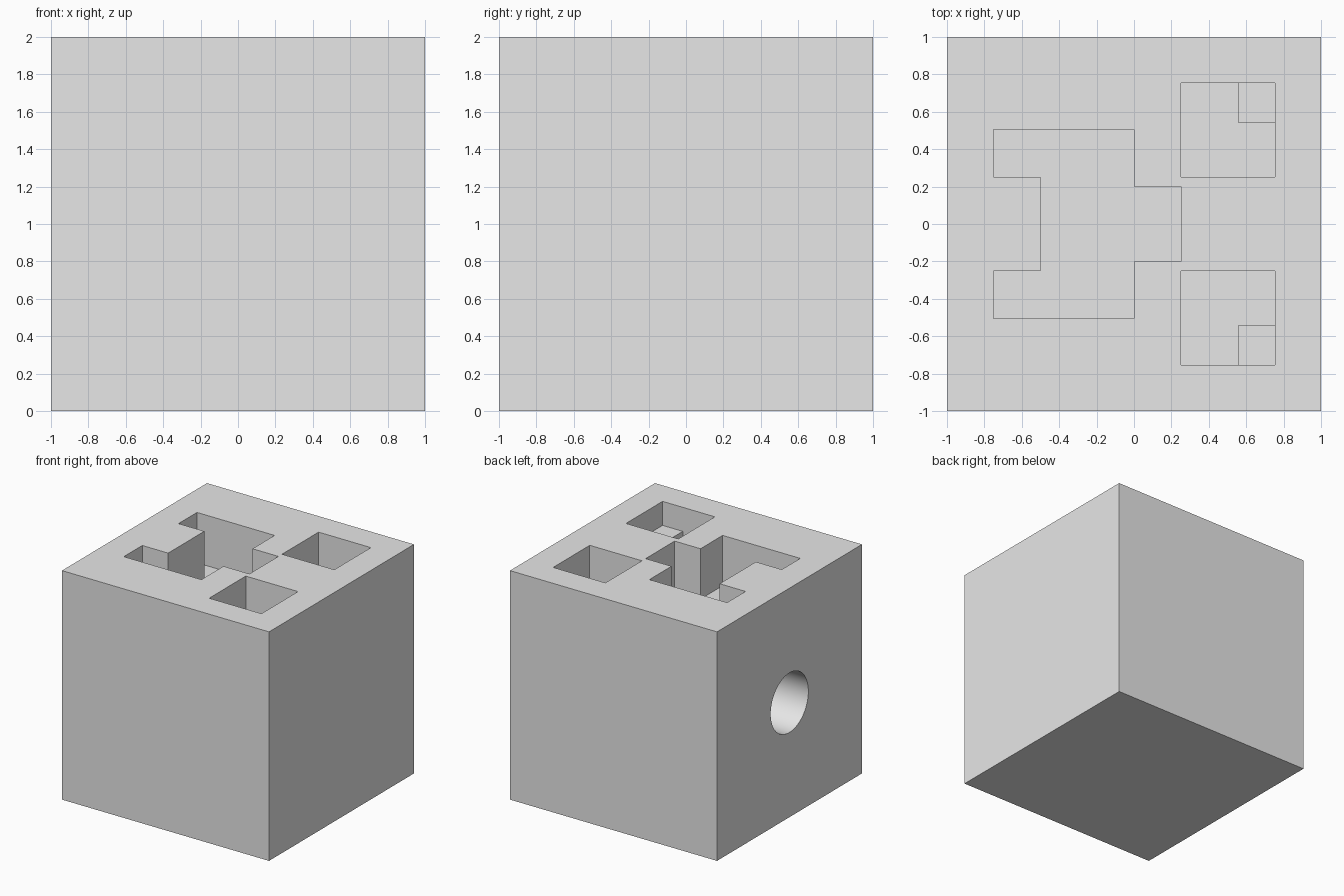
import bpy
import bmesh
from mathutils import Matrix

cube = bpy.data.objects.get("Cube")
if cube:
    bpy.data.objects.remove(cube, do_unlink=True)

TOP = 2.0
PIT_FLOOR = 1.56
STEP_TOP = 1.79

grey = bpy.data.materials.new("light_grey")
grey.use_nodes = True
grey.diffuse_color = (0.8, 0.8, 0.8, 1)
grey.node_tree.nodes["Principled BSDF"].inputs["Base Color"].default_value = (0.8, 0.8, 0.8, 1)


def finish(name, bm):
    bmesh.ops.recalc_face_normals(bm, faces=bm.faces)
    mesh = bpy.data.meshes.new(name)
    bm.to_mesh(mesh)
    bm.free()
    mesh.materials.append(grey)
    obj = bpy.data.objects.new(name, mesh)
    bpy.context.collection.objects.link(obj)
    return obj


def prism(name, outline, low, high):
    """Extrude a flat outline from one height to another."""
    bm = bmesh.new()
    face = bm.faces.new([bm.verts.new((x, y, low)) for x, y in outline])
    top = bmesh.ops.extrude_face_region(bm, geom=[face])["geom"]
    verts = [v for v in top if isinstance(v, bmesh.types.BMVert)]
    bmesh.ops.translate(bm, verts=verts, vec=(0, 0, high - low))
    return finish(name, bm)


def rect(x0, x1, y0, y1):
    return [(x0, y0), (x1, y0), (x1, y1), (x0, y1)]


def combine(body, tool, operation):
    """Apply a boolean, then discard the tool object."""
    tool.hide_render = True
    mod = body.modifiers.new(tool.name, "BOOLEAN")
    mod.operation = operation
    mod.solver = "EXACT"
    mod.object = tool
    bpy.context.view_layer.objects.active = body
    bpy.ops.object.modifier_apply(modifier=mod.name)
    bpy.data.objects.remove(tool, do_unlink=True)


# Solid block
block = prism("block", rect(-1, 1, -1, 1), 0, TOP)

# Large recess with a notch on one side and a solid tongue on the other
half = [(0.25, 0.2), (0, 0.2), (0, 0.505), (-0.75, 0.505), (-0.75, 0.25), (-0.5, 0.25)]
outline = half + [(x, -y) for x, y in reversed(half)]
combine(block, prism("large_recess", outline, PIT_FLOOR, TOP + 0.1), "DIFFERENCE")

# Pair of square recesses, each with a raised step in its outer corner
for side in (-1, 1):
    pit = rect(0.25, 0.755, side * 0.25, side * 0.755)
    combine(block, prism("square_recess", pit, PIT_FLOOR, TOP + 0.1), "DIFFERENCE")
    step = rect(0.56, 0.8, side * 0.54, side * 0.8)
    combine(block, prism("corner_step", step, PIT_FLOOR - 0.1, STEP_TOP), "UNION")

# Round hole in the side
bm = bmesh.new()
bmesh.ops.create_cone(bm, cap_ends=True, segments=64, radius1=0.26, radius2=0.26, depth=1.0,
                      matrix=Matrix.Translation((-1, 0, 1)) @ Matrix.Rotation(1.5707963, 4, "Y"))
combine(block, finish("round_hole", bm), "DIFFERENCE")

# Smooth hole wall, sharp edges elsewhere
bpy.ops.object.select_all(action="DESELECT")
block.select_set(True)
bpy.context.view_layer.objects.active = block
bpy.ops.object.shade_smooth_by_angle(angle=0.5)
